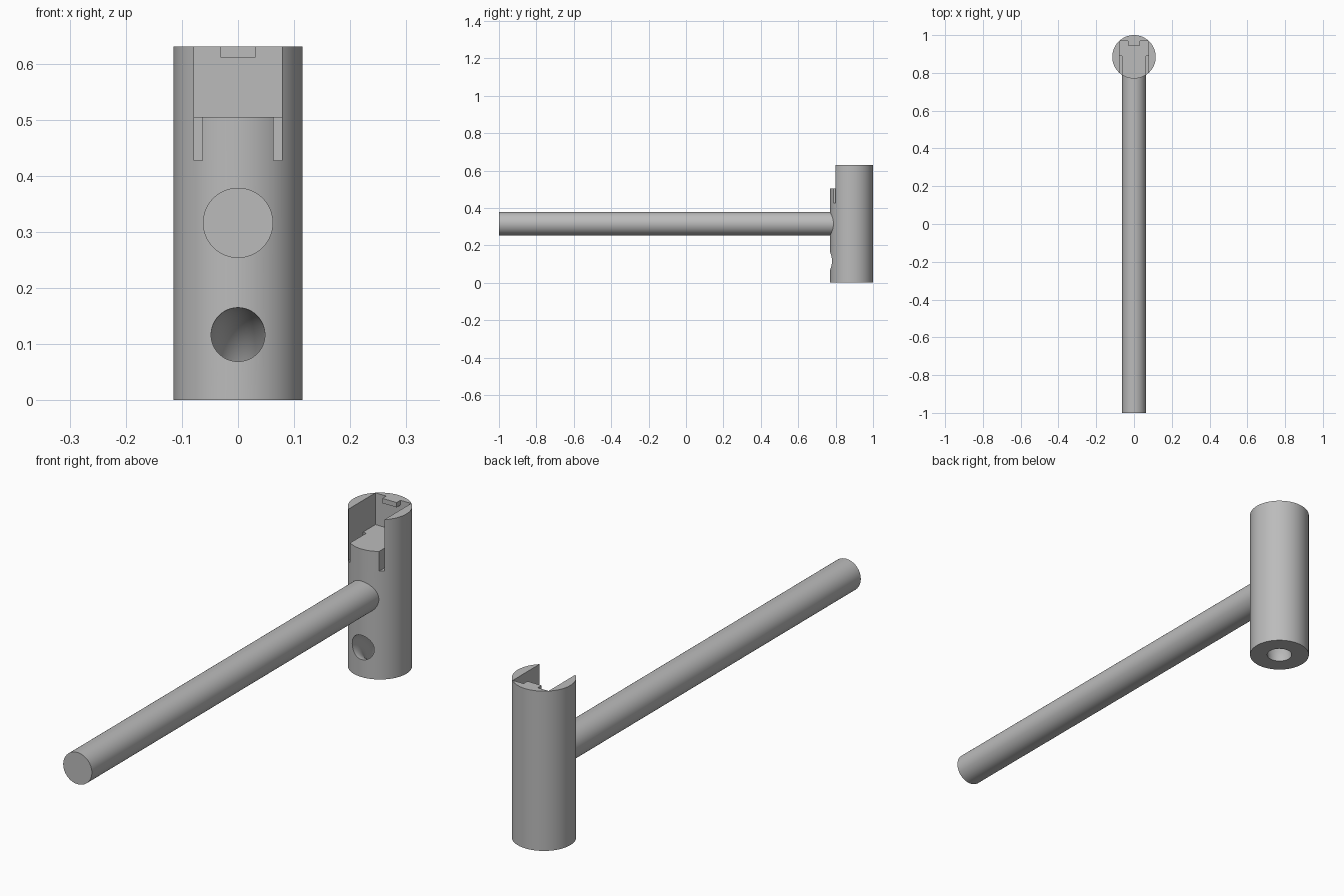
import bpy, bmesh, math
from mathutils import Matrix, Vector

cube = bpy.data.objects.get("Cube")
if cube:
    bpy.data.objects.remove(cube, do_unlink=True)

RADIUS, HEIGHT, AXIS_Y = 0.115, 0.63, 0.885
SLOT_X, SLOT_BACK, SLOT_FLOOR = 0.078, 0.968, 0.505
BEND, BORE = 0.117, 0.048

grey = bpy.data.materials.new("plain_grey")
grey.use_nodes = True
grey.diffuse_color = (0.5, 0.5, 0.5, 1)
grey.node_tree.nodes["Principled BSDF"].inputs["Base Color"].default_value = (0.5, 0.5, 0.5, 1)


def finish(name, bm):
    bmesh.ops.recalc_face_normals(bm, faces=bm.faces)
    mesh = bpy.data.meshes.new(name)
    bm.to_mesh(mesh)
    bm.free()
    mesh.materials.append(grey)
    obj = bpy.data.objects.new(name, mesh)
    bpy.context.collection.objects.link(obj)
    return obj


def activate(obj):
    bpy.ops.object.select_all(action='DESELECT')
    obj.select_set(True)
    bpy.context.view_layer.objects.active = obj


def box(name, low, high):
    low, high = Vector(low), Vector(high)
    bm = bmesh.new()
    bmesh.ops.create_cube(bm, size=1, matrix=Matrix.Translation((low + high) / 2)
                          @ Matrix.Diagonal((*(high - low), 1)))
    return finish(name, bm)


def cylinder(name, radius, depth, center, tilt, sides):
    bm = bmesh.new()
    bmesh.ops.create_cone(bm, cap_ends=True, segments=sides, radius1=radius, radius2=radius,
                          depth=depth, matrix=Matrix.Translation(center) @ Matrix.Rotation(tilt, 4, 'X'))
    return finish(name, bm)


def elbow(name):
    # A circle swept a little past a quarter turn, from the front face to the base
    pivot = Vector((0, AXIS_Y - BEND, 0))
    over = math.radians(12)
    bm = bmesh.new()
    place = (Matrix.Translation(pivot) @ Matrix.Rotation(over, 4, 'X')
             @ Matrix.Translation((0, 0, BEND)) @ Matrix.Rotation(math.pi / 2, 4, 'X'))
    ring = bmesh.ops.create_circle(bm, cap_ends=True, segments=48, radius=BORE, matrix=place)
    start = list(bm.faces)
    bmesh.ops.spin(bm, geom=start + list(bm.edges) + ring["verts"], cent=pivot, axis=(1, 0, 0),
                   angle=-(math.pi / 2 + 2 * over), steps=36, use_duplicate=False)
    # Close both ends cleanly
    for face in [f for f in bm.faces if len(f.verts) > 4]:
        bm.faces.remove(face)
    bmesh.ops.holes_fill(bm, edges=[e for e in bm.edges if e.is_boundary], sides=0)
    return finish(name, bm)


def cut(target, cutter):
    cutter.hide_render = True
    mod = target.modifiers.new("cut", 'BOOLEAN')
    mod.operation, mod.solver, mod.object = 'DIFFERENCE', 'EXACT', cutter
    activate(target)
    bpy.ops.object.modifier_apply(modifier=mod.name)
    bpy.data.objects.remove(cutter, do_unlink=True)


# Upright head with open slot, two narrow side grooves and a curved bore
head = cylinder("head", RADIUS, HEIGHT, (0, AXIS_Y, HEIGHT / 2), 0, 128)
cut(head, box("slot_cutter", (-SLOT_X, 0.7, SLOT_FLOOR), (SLOT_X, SLOT_BACK, 0.7)))
for side in (-1, 1):
    inner, outer = sorted((side * 0.063, side * SLOT_X))
    cut(head, box("groove_cutter", (inner, 0.7, 0.427), (outer, 0.89, 0.56)))
cut(head, elbow("bore_cutter"))

# Small catch on the back wall of the slot
catch = box("slot_catch", (-0.031, 0.944, 0.611), (0.031, SLOT_BACK, HEIGHT))

# Long round handle
handle = cylinder("handle", 0.0625, 1.81, (0, -0.095, 0.316), math.pi / 2, 96)

for part in (head, handle):
    activate(part)
    bpy.ops.object.shade_smooth_by_angle(angle=math.radians(30))
